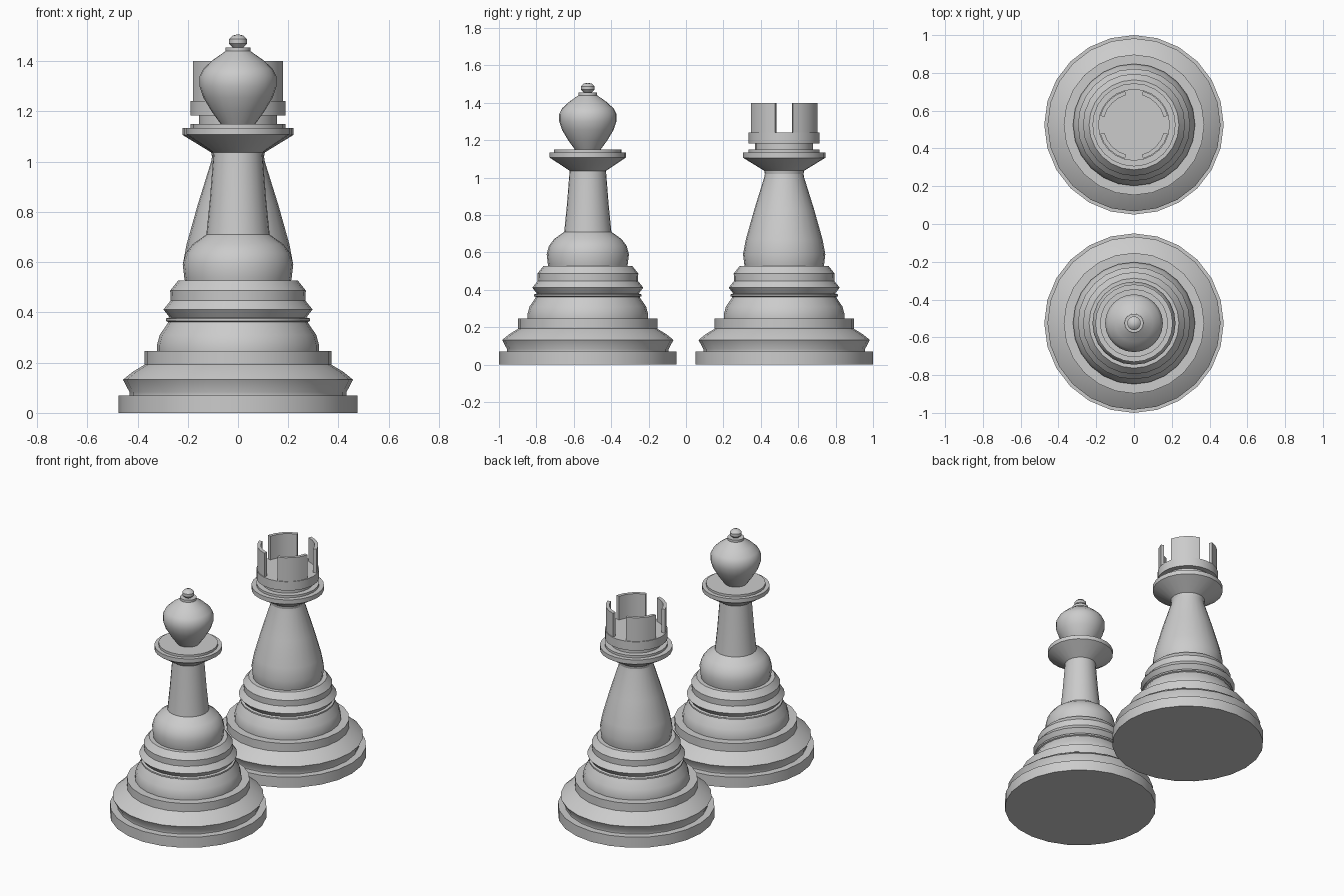
import bpy, bmesh
from math import cos, sin, radians

if "Cube" in bpy.data.objects:
    bpy.data.objects.remove(bpy.data.objects["Cube"])

SEGS = 24


def finish(bm, name, y):
    bmesh.ops.remove_doubles(bm, verts=bm.verts, dist=1e-5)
    bmesh.ops.recalc_face_normals(bm, faces=bm.faces)
    me = bpy.data.meshes.new(name)
    bm.to_mesh(me)
    bm.free()
    ob = bpy.data.objects.new(name, me)
    ob.location.y = y
    bpy.context.collection.objects.link(ob)
    me.shade_smooth()
    me.set_sharp_from_angle(angle=radians(32))
    return ob


def lathe(name, profile, y):
    """Solid of revolution from (radius, height) points, closed at both ends."""
    bm = bmesh.new()
    rings = [[bm.verts.new((r * cos(radians(360 * i / SEGS)), r * sin(radians(360 * i / SEGS)), z))
              for i in range(SEGS)] for r, z in profile]
    for a, b in zip(rings, rings[1:]):
        for i in range(SEGS):
            j = (i + 1) % SEGS
            bm.faces.new((a[i], a[j], b[j], b[i]))
    bm.faces.new(rings[0])
    bm.faces.new(rings[-1])
    return finish(bm, name, y)


def battlements(name, r_in, r_out, z0, z1, y):
    """Four wall sectors separated by gaps two segments wide."""
    bm = bmesh.new()
    for k in range(4):
        secs = []
        for i in range(5):
            a = radians(90 * k + 15 + 15 * i)
            secs.append([bm.verts.new((r * cos(a), r * sin(a), z))
                         for r, z in ((r_in, z0), (r_out, z0), (r_out, z1), (r_in, z1))])
        for p, q in zip(secs, secs[1:]):
            for i in range(4):
                j = (i + 1) % 4
                bm.faces.new((p[i], p[j], q[j], q[i]))
        bm.faces.new(secs[0])
        bm.faces.new(secs[-1])
    return finish(bm, name, y)


# Stepped base shared by both pieces
BASE = [(.475, 0), (.475, .07), (.432, .07), (.432, .083), (.458, .132), (.42, .163),
        (.372, .192), (.372, .247), (.323, .247), (.323, .268), (.312, .31), (.283, .352),
        (.278, .362), (.287, .366), (.287, .376), (.272, .38), (.297, .412), (.278, .447),
        (.255, .447), (.27, .487), (.238, .527)]
for label, y in (("round_piece", -.525), ("tower_piece", .525)):
    base = [(r, z) for r, z in BASE]
    base[17:19] = [(.268, .447)]
    base.append((.2, .527))
    lathe(label + "_base", base, y)

# Round-headed piece
Y = -.525
lathe("round_piece_stem", [(.21, .52), (.214, .54), (.22, .59), (.208, .635), (.18, .672),
                           (.126, .71), (.112, .85), (.097, 1.04)], Y)
lathe("round_piece_collar", [(.095, 1.035), (.205, 1.108), (.205, 1.135), (.18, 1.135),
                             (.18, 1.15)], Y)
lathe("round_piece_head", [(.065, 1.145), (.105, 1.2), (.138, 1.255), (.153, 1.3), (.153, 1.34),
                           (.138, 1.37), (.1, 1.405), (.05, 1.44)], Y)
lathe("round_piece_finial", [(.05, 1.435), (.05, 1.455), (.022, 1.455), (.036, 1.47),
                             (.036, 1.488), (.022, 1.502), (.006, 1.506)], Y)

# Tower piece
Y = .525
lathe("tower_piece_stem", [(.21, .52), (.214, .54), (.22, .59), (.205, .67), (.16, .83),
                           (.107, 1.0), (.1, 1.04)], Y)
lathe("tower_piece_collar", [(.1, 1.0), (.107, 1.037), (.22, 1.106), (.22, 1.135), (.19, 1.135),
                             (.19, 1.15), (.155, 1.15), (.155, 1.185)], Y)
lathe("tower_piece_turret", [(.15, 1.183), (.19, 1.183), (.19, 1.242), (.15, 1.242)], Y)
battlements("tower_piece_battlements", .163, .185, 1.24, 1.4, Y)
